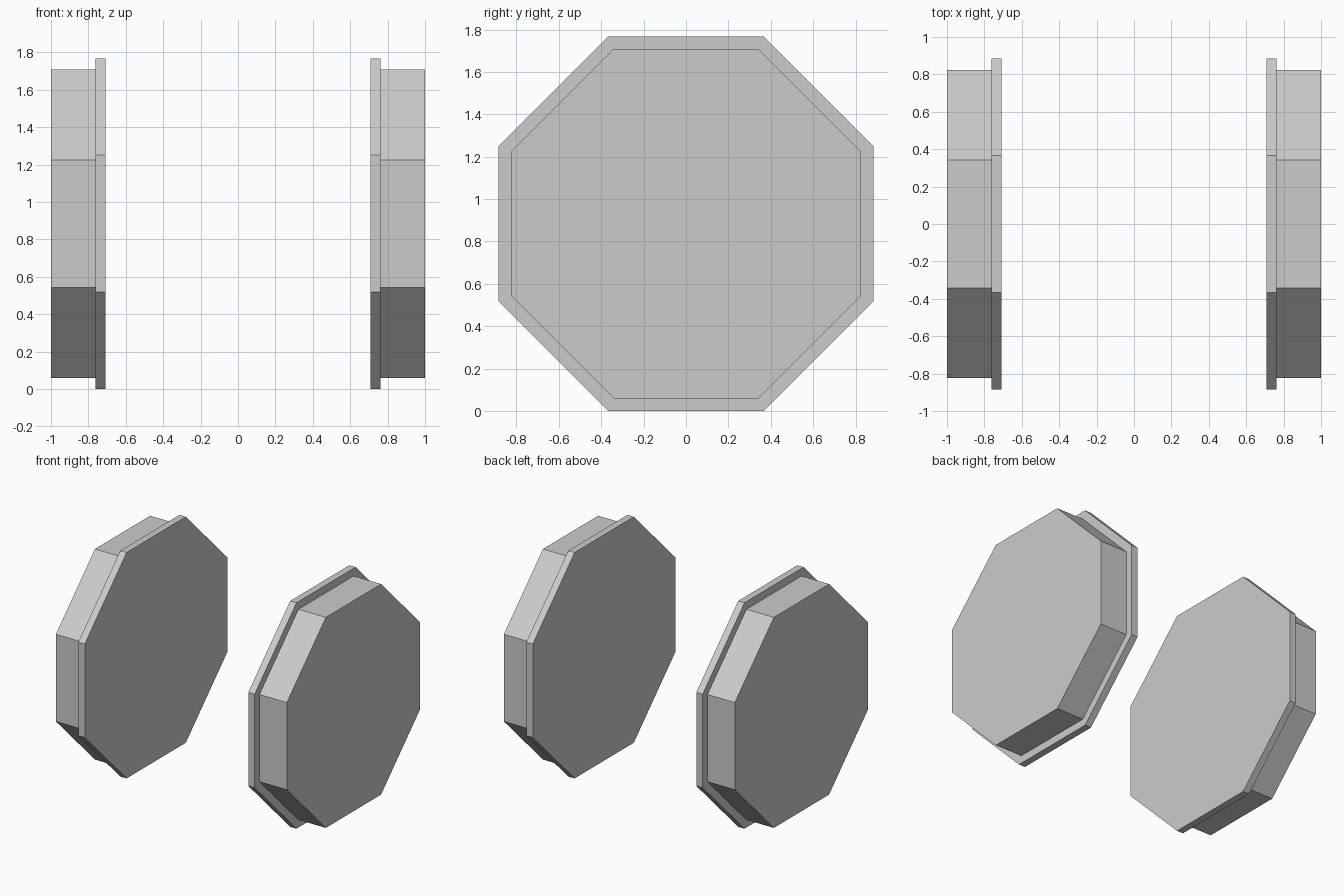
import bpy, bmesh, math

if "Cube" in bpy.data.objects:
    bpy.data.objects.remove(bpy.data.objects["Cube"])

SIDES = 8
CENTRE_Z = 0.884
FLANGE_R = 0.884 / math.cos(math.pi / SIDES)   # flat-to-centre converted to corner radius
TREAD_R = 0.824 / math.cos(math.pi / SIDES)

# (distance from centre line, corner radius): flange, step, tread
PROFILE = [(0.708, FLANGE_R), (0.763, FLANGE_R), (0.763, TREAD_R), (1.0, TREAD_R)]


def wheel(name, side):
    """Octagonal flanged wheel, turned about the x axis."""
    bm = bmesh.new()
    rings = []
    for x, r in PROFILE:
        angles = [2 * math.pi * (i + 0.5) / SIDES for i in range(SIDES)]
        rings.append([bm.verts.new((side * x, r * math.cos(a), CENTRE_Z + r * math.sin(a)))
                      for a in angles])
    # walls between neighbouring rings
    for a, b in zip(rings, rings[1:]):
        for i in range(SIDES):
            j = (i + 1) % SIDES
            bm.faces.new((a[i], a[j], b[j], b[i]))
    # closed inner and outer faces
    bm.faces.new(rings[0])
    bm.faces.new(rings[-1])
    bmesh.ops.recalc_face_normals(bm, faces=bm.faces)
    mesh = bpy.data.meshes.new(name)
    bm.to_mesh(mesh)
    bm.free()
    obj = bpy.data.objects.new(name, mesh)
    bpy.context.collection.objects.link(obj)
    return obj


wheel("left_wheel", -1)
wheel("right_wheel", 1)
